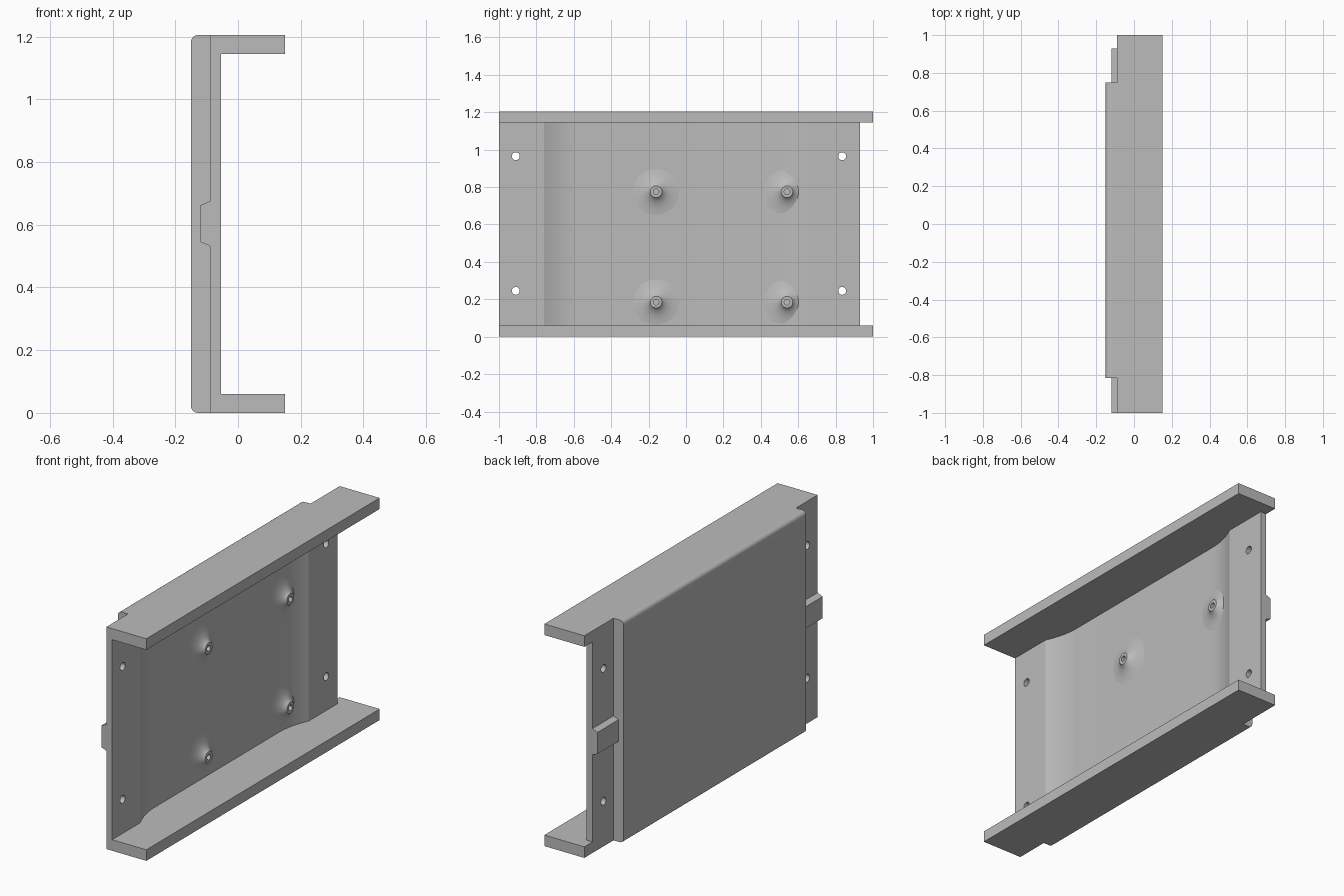
import bpy, bmesh, math
from mathutils import Matrix, Vector

cube = bpy.data.objects.get("Cube")
if cube:
    bpy.data.objects.remove(cube, do_unlink=True)

grey = bpy.data.materials.new("plain grey")
grey.use_nodes = True
colour = (0.5, 0.5, 0.5, 1)
grey.diffuse_color = colour
grey.node_tree.nodes["Principled BSDF"].inputs["Base Color"].default_value = colour

# Main dimensions
HEIGHT, FLANGE = 1.205, 0.06
OUTER, LEDGE, INNER, FLOOR = -0.15, -0.09, -0.055, -0.10
OPEN = 0.15
PANEL_Y = (-0.815, 0.75)
POCKET_Y = (-0.76, 0.685)
PLATE_END = 0.93


def finish(bm, name, angle=18):
    bmesh.ops.recalc_face_normals(bm, faces=bm.faces)
    mesh = bpy.data.meshes.new(name)
    bm.to_mesh(mesh)
    bm.free()
    mesh.materials.append(grey)
    obj = bpy.data.objects.new(name, mesh)
    bpy.context.collection.objects.link(obj)
    smooth(obj, angle)
    return obj


def smooth(obj, angle):
    bpy.ops.object.select_all(action='DESELECT')
    obj.select_set(True)
    bpy.context.view_layer.objects.active = obj
    bpy.ops.object.shade_smooth_by_angle(angle=math.radians(angle))


def prism(points, offset):
    """Closed solid from a flat outline pushed along offset."""
    bm = bmesh.new()
    face = bm.faces.new([bm.verts.new(p) for p in points])
    out = bmesh.ops.extrude_face_region(bm, geom=[face], use_keep_orig=True)
    moved = [v for v in out["geom"] if isinstance(v, bmesh.types.BMVert)]
    bmesh.ops.translate(bm, verts=moved, vec=offset)
    return bm


# Back wall: stepped outside, dished pocket inside
def ramp(edge, width, steps=10):
    return [(FLOOR + (INNER - FLOOR) * (1 - i / steps) ** 2, edge + width * i / steps)
            for i in range(steps + 1)]


outside = [(LEDGE, -1), (LEDGE, PANEL_Y[0]), (OUTER, PANEL_Y[0]),
           (OUTER, PANEL_Y[1]), (LEDGE, PANEL_Y[1]), (LEDGE, PLATE_END)]
inside = [(INNER, PLATE_END)] + ramp(POCKET_Y[1], -0.19)
inside += ramp(POCKET_Y[0], 0.19)[::-1] + [(INNER, -1)]
wall = finish(prism([(x, y, FLANGE) for x, y in outside + inside],
                    Vector((0, 0, HEIGHT - 2 * FLANGE))), "back_wall")

# Screw holes through the end plates
for y in (-0.91, 0.835):
    for z in (0.245, 0.965):
        bpy.ops.mesh.primitive_cylinder_add(vertices=32, radius=0.021, depth=0.3,
                                            location=(LEDGE, y, z),
                                            rotation=(0, math.pi / 2, 0))
        cutter = bpy.context.object
        cutter.name = "hole_cutter"
        cutter.hide_render = True
        cutter.data.materials.append(grey)
        cut = wall.modifiers.new("hole", 'BOOLEAN')
        cut.operation = 'DIFFERENCE'
        cut.solver = 'EXACT'
        cut.object = cutter
        bpy.context.view_layer.objects.active = wall
        bpy.ops.object.modifier_apply(modifier=cut.name)
        bpy.data.objects.remove(cutter, do_unlink=True)
smooth(wall, 18)

# Flanges: flat shelves with a rounded outer long edge
plan = outside[:-1] + [(LEDGE, 1), (OPEN, 1), (OPEN, -1)]
for name, z, rim in (("bottom_flange", 0, 0), ("top_flange", HEIGHT - FLANGE, HEIGHT)):
    bm = prism([(x, y, z) for x, y in plan], Vector((0, 0, FLANGE)))
    edges = [e for e in bm.edges if all(abs(v.co.x - OUTER) < 1e-4 and
                                        abs(v.co.z - rim) < 1e-4 for v in e.verts)]
    bmesh.ops.bevel(bm, geom=edges, offset=0.022, segments=6, profile=0.5,
                    affect='EDGES')
    finish(bm, name)

# Chamfered tabs on the outside of both end plates
tab = [(LEDGE, 0.533), (-0.12, 0.545), (-0.12, 0.662), (LEDGE, 0.675)]
for name, start, end in (("front_tab", -1, PANEL_Y[0]), ("back_tab", PANEL_Y[1], PLATE_END)):
    finish(prism([(x, start, z) for x, z in tab], Vector((0, end - start, 0))), name)

# Flared screw bosses with blind holes
flare = [(0.13, -0.001), (0.10, 0.003), (0.075, 0.009), (0.052, 0.018),
         (0.037, 0.029), (0.031, 0.037), (0.015, 0.037), (0.015, 0)]
for side, y in (("front", -0.16), ("back", 0.54)):
    for level, z in (("lower", 0.185), ("upper", 0.775)):
        bm = bmesh.new()
        verts = [bm.verts.new((h, r, 0)) for r, h in flare]
        edges = [bm.edges.new(pair) for pair in zip(verts, verts[1:])]
        bmesh.ops.spin(bm, geom=verts + edges, cent=(0, 0, 0), axis=(1, 0, 0),
                       angle=math.tau, steps=40)
        bmesh.ops.remove_doubles(bm, verts=bm.verts, dist=1e-5)
        bmesh.ops.transform(bm, matrix=Matrix.Translation((FLOOR, y, z)), verts=bm.verts)
        boss = finish(bm, f"{side}_{level}_boss", 32)
        # Open shell: make sure its tip faces the open side
        if max(boss.data.polygons, key=lambda p: p.center.x).normal.x < 0:
            boss.data.flip_normals()
